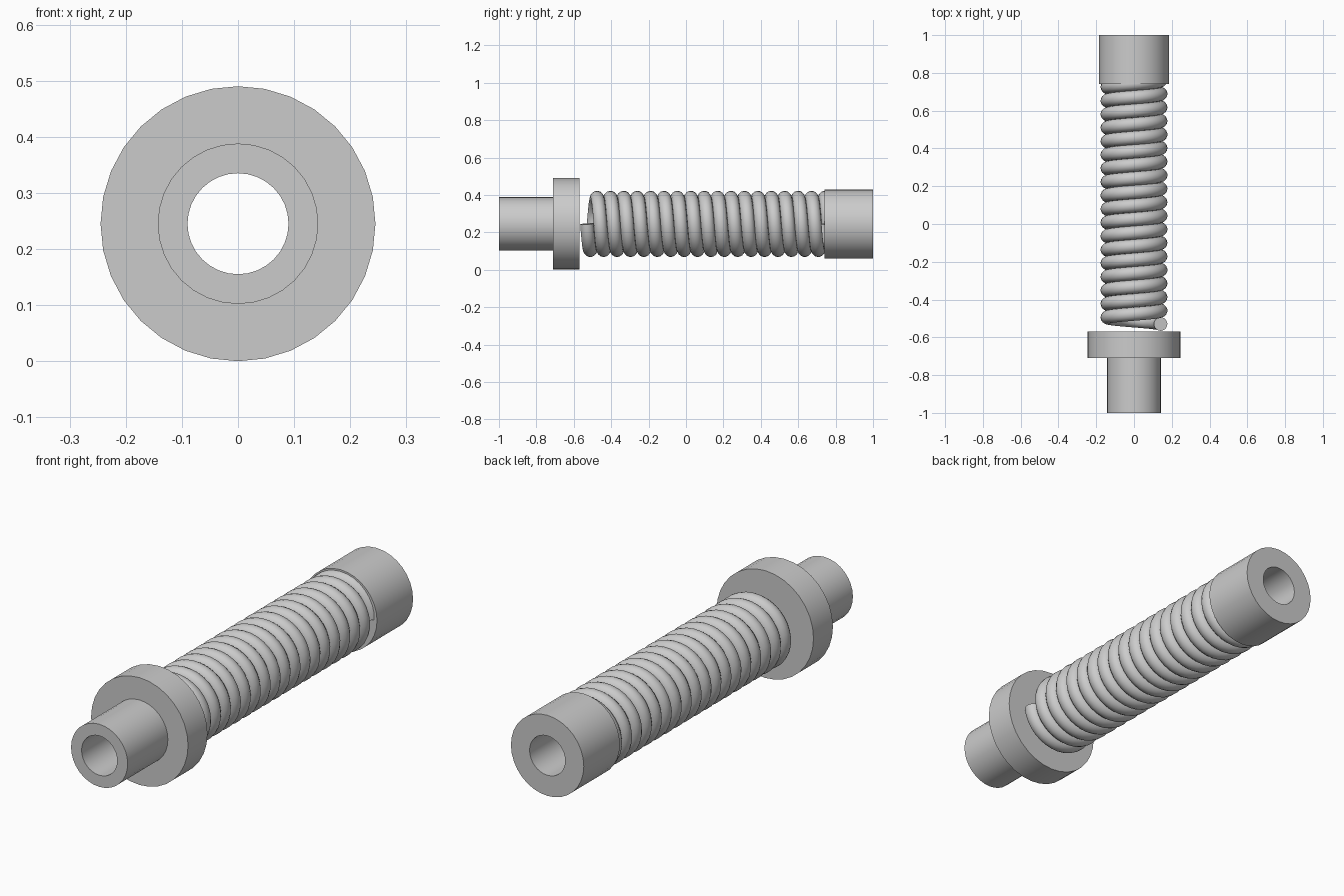
import bpy, bmesh
from math import pi, sin, cos

if "Cube" in bpy.data.objects:
    bpy.data.objects.remove(bpy.data.objects["Cube"])

AXIS_Z = 0.245   # height of the shared axis, which runs along y
SIDES = 32
BORE = 0.09


def smooth(obj):
    bpy.ops.object.select_all(action='DESELECT')
    obj.select_set(True)
    bpy.context.view_layer.objects.active = obj
    bpy.ops.object.shade_smooth_by_angle(angle=pi / 6)


def lathe(name, profile):
    """Revolve a closed (radius, y) profile around the y axis."""
    bm = bmesh.new()
    rings = []
    for i in range(SIDES):
        a = 2 * pi * i / SIDES
        rings.append([bm.verts.new((r * cos(a), y, AXIS_Z + r * sin(a)))
                      for r, y in profile])
    n = len(profile)
    for i in range(SIDES):
        a, b = rings[i], rings[(i + 1) % SIDES]
        for j in range(n):
            k = (j + 1) % n
            bm.faces.new((a[j], a[k], b[k], b[j]))
    bmesh.ops.recalc_face_normals(bm, faces=bm.faces)
    mesh = bpy.data.meshes.new(name)
    bm.to_mesh(mesh)
    bm.free()
    obj = bpy.data.objects.new(name, mesh)
    bpy.context.collection.objects.link(obj)
    smooth(obj)
    return obj


# Front tube with its wide flange
lathe("flanged_tube", [(BORE, -1.0), (0.143, -1.0), (0.143, -0.71),
                       (0.245, -0.71), (0.245, -0.57), (BORE, -0.57)])

# Rear collar
lathe("rear_collar", [(BORE, 0.74), (0.184, 0.74), (0.184, 1.0), (BORE, 1.0)])

# Coil spring: starts at +x, first heading down, and ends inside the collar
TURNS, STEPS, PITCH, START = 18, 32, 0.0717, -0.53
COIL_R, WIRE_R = 0.141, 0.036
curve = bpy.data.curves.new("coil_spring", 'CURVE')
curve.dimensions = '3D'
curve.bevel_depth = WIRE_R
curve.bevel_resolution = 6
curve.use_fill_caps = True
spline = curve.splines.new('POLY')
spline.points.add(TURNS * STEPS)
for i, p in enumerate(spline.points):
    t = i / STEPS
    a = -2 * pi * t
    p.co = (COIL_R * cos(a), START + PITCH * t, AXIS_Z + COIL_R * sin(a), 1)
spring = bpy.data.objects.new("coil_spring", curve)
bpy.context.collection.objects.link(spring)
bpy.ops.object.select_all(action='DESELECT')
spring.select_set(True)
bpy.context.view_layer.objects.active = spring
bpy.ops.object.convert(target='MESH')
spring = bpy.context.view_layer.objects.active

# Weld the end caps and make normals consistent
bm = bmesh.new()
bm.from_mesh(spring.data)
bmesh.ops.remove_doubles(bm, verts=bm.verts, dist=0.0001)
bmesh.ops.recalc_face_normals(bm, faces=bm.faces)
bm.to_mesh(spring.data)
bm.free()
smooth(spring)
